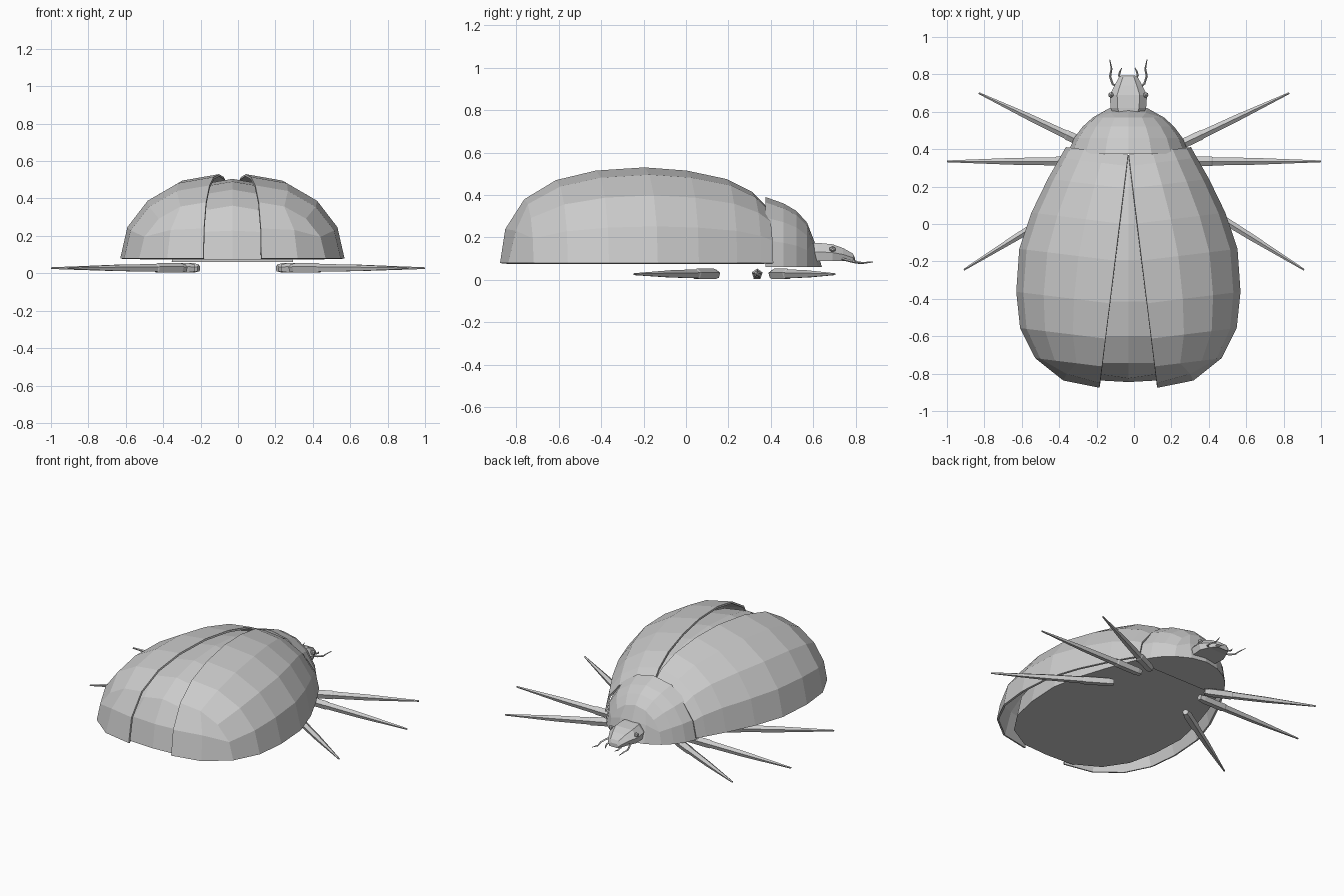
import bpy, bmesh, math
from mathutils import Vector, Matrix

if "Cube" in bpy.data.objects:
    bpy.data.objects.remove(bpy.data.objects["Cube"])

CX = -0.03                       # body centre line
PIVOT = Vector((CX, 0.385, 0))   # wing hinge

grey = bpy.data.materials.new("shell_grey")
grey.diffuse_color = (0.6, 0.6, 0.6, 1)
grey.use_nodes = True
grey.node_tree.nodes["Principled BSDF"].inputs["Base Color"].default_value = grey.diffuse_color


def finish(bm, name):
    bmesh.ops.remove_doubles(bm, verts=bm.verts, dist=0.0008)
    bmesh.ops.recalc_face_normals(bm, faces=bm.faces)
    me = bpy.data.meshes.new(name)
    bm.to_mesh(me)
    bm.free()
    me.materials.append(grey)
    ob = bpy.data.objects.new(name, me)
    bpy.context.collection.objects.link(ob)
    return ob


def half_dome(bm, stations, cap, z0, side, k=1.0):
    """Quarter-ellipse rings lofted along y; the end is closed by a rounded grid patch.
    cap = (base side x, base side y, base centre y, mid centre y, mid z)."""
    def pt(x, y, z):
        return bm.verts.new((CX + side * x * k, y, z0 + z * k))
    rings = []
    for y, w, h in stations:
        rings.append([pt(w * math.cos(a), y, h * math.sin(a))
                      for a in (i * math.pi / 8 for i in range(5))])
    for a, b in zip(rings, rings[1:]):
        for i in range(4):
            bm.faces.new((a[i], a[i + 1], b[i + 1], b[i]))
    r = rings[0]
    sx, sy, cy, my, mz = cap
    ring_y = stations[0][0]
    grid = [[pt(0, cy, 0), pt(sx, sy, 0), r[0]],
            [pt(0, my, mz), pt(sx * 0.93, my + (ring_y - my) * 0.3, mz * 0.95), r[1]],
            [r[4], r[3], r[2]]]
    for j in range(2):
        for i in range(2):
            bm.faces.new((grid[j][i], grid[j][i + 1], grid[j + 1][i + 1], grid[j + 1][i]))


def closed_dome(name, stations, cap, z0, k=1.0):
    bm = bmesh.new()
    for s in (1, -1):
        half_dome(bm, stations, cap, z0, s, k)
    bmesh.ops.remove_doubles(bm, verts=bm.verts, dist=0.0008)
    bmesh.ops.holes_fill(bm, edges=[e for e in bm.edges if e.is_boundary], sides=0)
    # the base and open end share one rim: split it into two flat faces
    for f in [f for f in bm.faces if len(f.verts) > 6]:
        y_end = stations[-1][0]
        ends = [v for v in f.verts if abs(v.co.y - y_end) < 1e-4 and abs(v.co.z - z0) < 1e-4]
        if len(ends) == 2:
            bmesh.ops.connect_verts(bm, verts=ends)
    return finish(bm, name)


# Abdomen and the two spread wing cases
BACK = [(-0.77, 0.36, 0.30), (-0.62, 0.46, 0.39), (-0.43, 0.504, 0.435), (-0.20, 0.516, 0.45),
        (0.0, 0.475, 0.435), (0.19, 0.41, 0.395), (0.31, 0.36, 0.335), (0.37, 0.335, 0.275)]
BACK_CAP = (0.197, -0.87, -0.885, -0.86, 0.16)
inner = [(y * 0.965 if y < 0 else y, w, h) for y, w, h in BACK]
closed_dome("abdomen", inner, (0.19, -0.835, -0.845, -0.825, 0.16), 0.075, 0.955)

for s, label in ((1, "right"), (-1, "left")):
    bm = bmesh.new()
    half_dome(bm, BACK, BACK_CAP, 0.08, s)
    bmesh.ops.rotate(bm, verts=bm.verts, cent=PIVOT,
                     matrix=Matrix.Rotation(s * math.radians(7), 3, 'Z'))
    wing = finish(bm, "wing_case_" + label)
    me = wing.data
    # make the face normals point outward so the thickness goes inside
    if sum(p.normal.z * p.area for p in me.polygons) < 0:
        me.flip_normals()
    m = wing.modifiers.new("thickness", 'SOLIDIFY')
    m.thickness = 0.012
    m.offset = -1

# Thorax shield
closed_dome("thorax", [(0.57, 0.19, 0.21), (0.52, 0.245, 0.265), (0.46, 0.29, 0.30),
                       (0.375, 0.325, 0.33)],
            (0.10, 0.62, 0.64, 0.605, 0.12), 0.06)


def loft(name, sections, matrix=None):
    """Closed loft through lists of points with equal counts."""
    bm = bmesh.new()
    loops = [[bm.verts.new(p) for p in sec] for sec in sections]
    n = len(loops[0])
    for a, b in zip(loops, loops[1:]):
        for i in range(n):
            bm.faces.new((a[i], a[(i + 1) % n], b[(i + 1) % n], b[i]))
    bm.faces.new(loops[0])
    bm.faces.new(loops[-1][::-1])
    return finish(bm, name)


# Head: six-sided sections (y, half width, bottom, top)
loft("head", [[(CX + x * w, y, b + (t - b) * z) for x, z in
               ((-0.9, 0), (0.9, 0), (1, 0.5), (0.6, 1), (-0.6, 1), (-1, 0.5))]
              for y, w, b, t in ((0.58, 0.075, 0.09, 0.175), (0.62, 0.095, 0.09, 0.175),
                                 (0.69, 0.10, 0.09, 0.168), (0.74, 0.075, 0.09, 0.15),
                                 (0.785, 0.05, 0.085, 0.125), (0.795, 0.035, 0.08, 0.105))])


def tube(name, pts, sides=5):
    """Flat-sided tube; each point is (x, y, z, radius)."""
    secs = []
    for i, p in enumerate(pts):
        a, b = Vector(pts[max(i - 1, 0)][:3]), Vector(pts[min(i + 1, len(pts) - 1)][:3])
        d = (b - a).normalized()
        u = d.cross(Vector((0, 0, 1))).normalized()
        v = u.cross(d)
        secs.append([Vector(p[:3]) + p[3] * (math.sin(t) * u + math.cos(t) * v)
                     for t in (2 * math.pi * k / sides for k in range(sides))])
    return loft(name, secs)


LEGS = {"front": ((0.21, 0.405), (0.83, 0.70)),
        "middle": ((0.23, 0.335), (1.0, 0.335)),
        "rear": ((0.28, 0.145), (0.91, -0.245))}
LEG_SHAPE = ((0, 0.02), (0.04, 0.027), (0.24, 0.027), (0.25, 0.023), (0.55, 0.019), (1, 0.005))

for s, label in ((1, "right"), (-1, "left")):
    # Legs
    for pos, (a, b) in LEGS.items():
        tube(f"leg_{pos}_{label}",
             [(s * (a[0] + (b[0] - a[0]) * t), a[1] + (b[1] - a[1]) * t, 0.027, r)
              for t, r in LEG_SHAPE])
    # Antennae and small feelers
    tube("antenna_" + label, [(CX + s * x, y, z, r) for x, y, z, r in
                              ((0.06, 0.73, 0.10, 0.006), (0.085, 0.75, 0.095, 0.006),
                               (0.098, 0.79, 0.085, 0.006), (0.09, 0.83, 0.08, 0.005),
                               (0.10, 0.88, 0.085, 0.002))], 4)
    tube("feeler_" + label, [(CX + s * x, y, z, r) for x, y, z, r in
                             ((0.035, 0.77, 0.095, 0.006), (0.05, 0.795, 0.088, 0.006),
                              (0.045, 0.815, 0.08, 0.005), (0.035, 0.835, 0.078, 0.002))], 4)
    # Eyes
    bm = bmesh.new()
    bmesh.ops.create_icosphere(bm, subdivisions=1, radius=0.016,
                               matrix=Matrix.Translation((CX + s * 0.093, 0.69, 0.145)))
    finish(bm, "eye_" + label)
